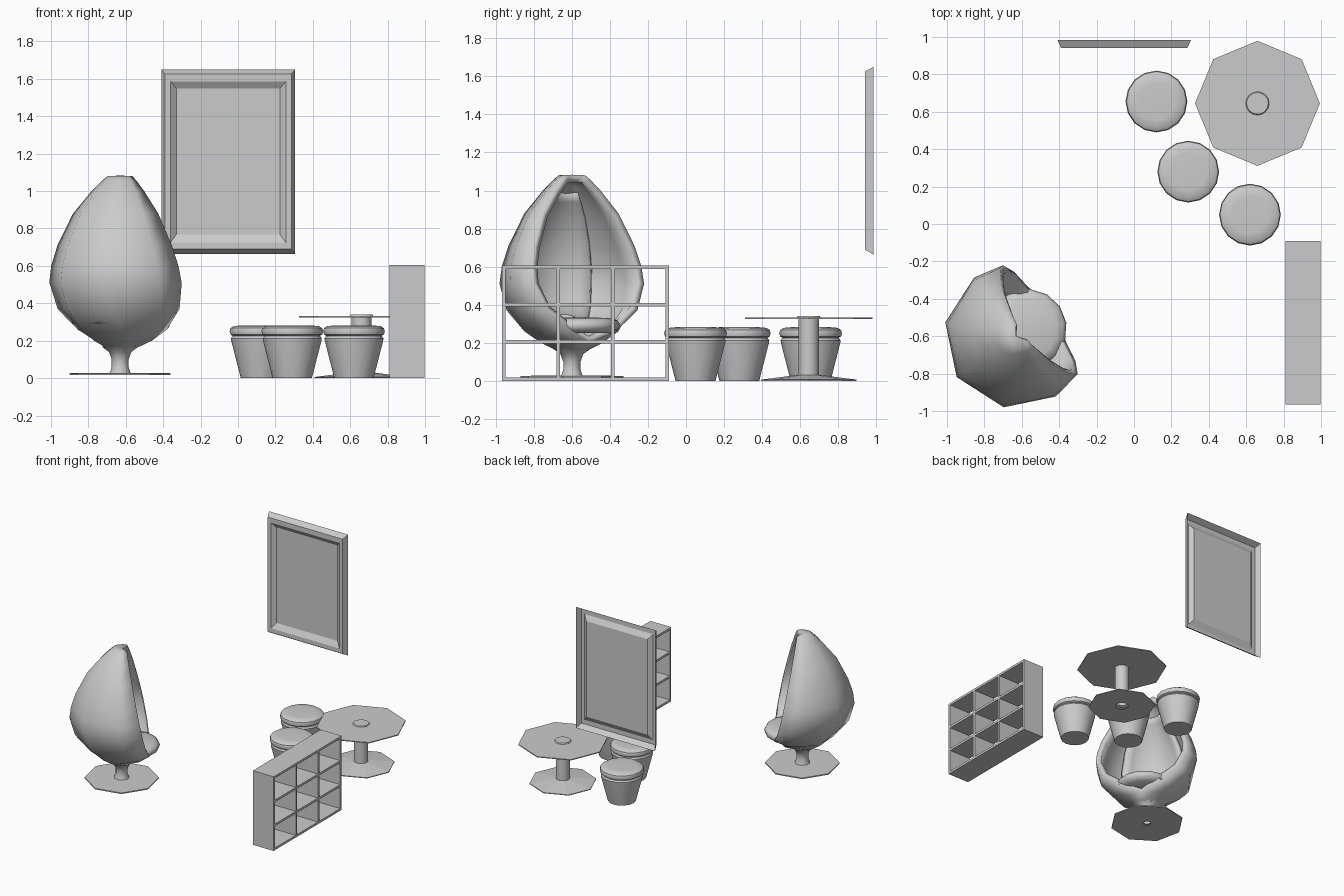
import bpy, bmesh
from math import sin, cos, pi, radians, acos

if "Cube" in bpy.data.objects:
    bpy.data.objects.remove(bpy.data.objects["Cube"])


def make(name, verts, faces, loc=(0, 0, 0), rot=0, smooth=0):
    me = bpy.data.meshes.new(name)
    me.from_pydata(verts, [], faces)
    bm = bmesh.new()
    bm.from_mesh(me)
    bmesh.ops.remove_doubles(bm, verts=bm.verts, dist=1e-4)
    bm.to_mesh(me)
    bm.free()
    ob = bpy.data.objects.new(name, me)
    bpy.context.collection.objects.link(ob)
    ob.location = loc
    ob.rotation_euler[2] = rot
    if smooth:
        bpy.ops.object.select_all(action='DESELECT')
        ob.select_set(True)
        bpy.context.view_layer.objects.active = ob
        bpy.ops.object.shade_smooth_by_angle(angle=radians(smooth))
    return ob


def grid_faces(rows, cols, wrap=False):
    return [(i * cols + j, i * cols + (j + 1) % cols,
             (i + 1) * cols + (j + 1) % cols, (i + 1) * cols + j)
            for i in range(rows - 1) for j in range(cols if wrap else cols - 1)]


def lathe(name, profile, loc, n, rot=0, smooth=0):
    # profile: (radius, z) from bottom to top
    verts = [(r * cos(2 * pi * k / n), r * sin(2 * pi * k / n), z)
             for r, z in profile for k in range(n)]
    return make(name, verts, grid_faces(len(profile), n, True), loc, rot, smooth)


def box(name, x0, x1, y0, y1, z0, z1):
    verts = [(x, y, z) for z in (z0, z1) for x, y in ((x0, y0), (x1, y0), (x1, y1), (x0, y1))]
    return make(name, verts, grid_faces(2, 4, True) + [(3, 2, 1, 0), (4, 5, 6, 7)])


def solidify(ob, thickness, offset):
    m = ob.modifiers.new("thickness", 'SOLIDIFY')
    m.thickness = thickness
    m.offset = offset


# Wall picture: nested rectangles, open at the back
loops = [(-.41, .305, .663, 1.65, .985), (-.39, .285, .69, 1.625, .94),
         (-.36, .256, .725, 1.587, .94), (-.33, .224, .768, 1.548, .965)]
verts = [(x, y, z) for a, b, c, d, y in loops
         for x, z in ((a, c), (b, c), (b, d), (a, d))]
make("wall_picture", verts, grid_faces(4, 4, True) + [(12, 13, 14, 15)])

# Open shelf, three by three compartments
Y0, Y1, Z1, T = -.966, -.09, .605, .018
for k in range(4):
    y = Y0 + k * (Y1 - Y0 - T) / 3
    box("shelf_upright", .81, .998, y, y + T, 0, Z1)
    z = k * (Z1 - T) / 3
    for j in range(3):
        ya = Y0 + j * (Y1 - Y0 - T) / 3 + T
        box("shelf_board", .81, .998, ya, ya + (Y1 - Y0 - T) / 3 - T, z, z + T)

# Pedestal table
TABLE = (.66, .645, 0)
lathe("table_top", [(0, .325), (.334, .325), (.334, .332), (0, .332)], TABLE, 8)
lathe("table_column", [(.053, .02), (.053, .325), (.063, .333), (.058, .34), (0, .34)],
      TABLE, 16, smooth=40)
lathe("table_base", [(.05, .0), (.25, .0), (.25, .006), (.05, .032)], TABLE, 8)

# Three stools
for x, y in ((.12, .655), (.29, .28), (.62, .05)):
    lathe("stool_body", [(0, 0), (.105, 0), (.155, .195), (.158, .212), (.15, .224), (0, .224)],
          (x, y, 0), 16, smooth=40)
    lathe("stool_cushion", [(0, .224), (.145, .224), (.16, .233), (.165, .25), (.16, .267),
                            (.143, .278), (.1, .282), (0, .278)], (x, y, 0), 16, smooth=40)

# Egg chair
CHAIR, TURN = (-.63, -.6, 0), radians(34.5)
egg = [(.05, .14), (.09, .162), (.17, .2), (.25, .26), (.345, .37), (.386, .51),
       (.375, .6), (.34, .71), (.255, .88), (.155, 1.0), (.1, 1.055), (.07, 1.08), (0, 1.083)]
verts = []
for r, z in egg:
    cut = .04 + (1.08 - z) * .205          # slanted opening
    a = acos(cut / r) if r > cut else 0
    for t in (0, .22, .6, 1, 1.4, 1.78, 2):
        th = a + (pi - a) * t
        verts.append((r * cos(th), r * sin(th), z))
shell = make("chair_shell", verts, grid_faces(len(egg), 7), CHAIR, TURN, 60)
solidify(shell, .04, -1)

# Curved back cushion inside the shell
back = [(.22, .3), (.255, .42), (.265, .58), (.235, .72), (.185, .84), (.12, .94), (.09, .98)]
verts = [(r * cos(pi + t * .25) - .01, r * sin(pi + t * .25), z)
         for r, z in back for t in range(-4, 5)]
pad = make("chair_back_cushion", verts, grid_faces(len(back), 9), CHAIR, TURN, 50)
solidify(pad, .03, 1)

# Seat cushion
lathe("chair_seat_cushion", [(0, .25), (.17, .25), (.205, .27), (.213, .295), (.2, .317),
                             (.16, .33), (0, .335)],
      (CHAIR[0] + .07 * cos(TURN), CHAIR[1] + .07 * sin(TURN), 0), 14, TURN, 50)

# Chair stem and foot
lathe("chair_stem", [(.058, .022), (.045, .06), (.045, .1), (.06, .14), (.1, .17)],
      CHAIR, 12, smooth=50)
lathe("chair_foot", [(.03, .017), (.275, .017), (.275, .026), (.03, .028)], CHAIR, 8, TURN)
